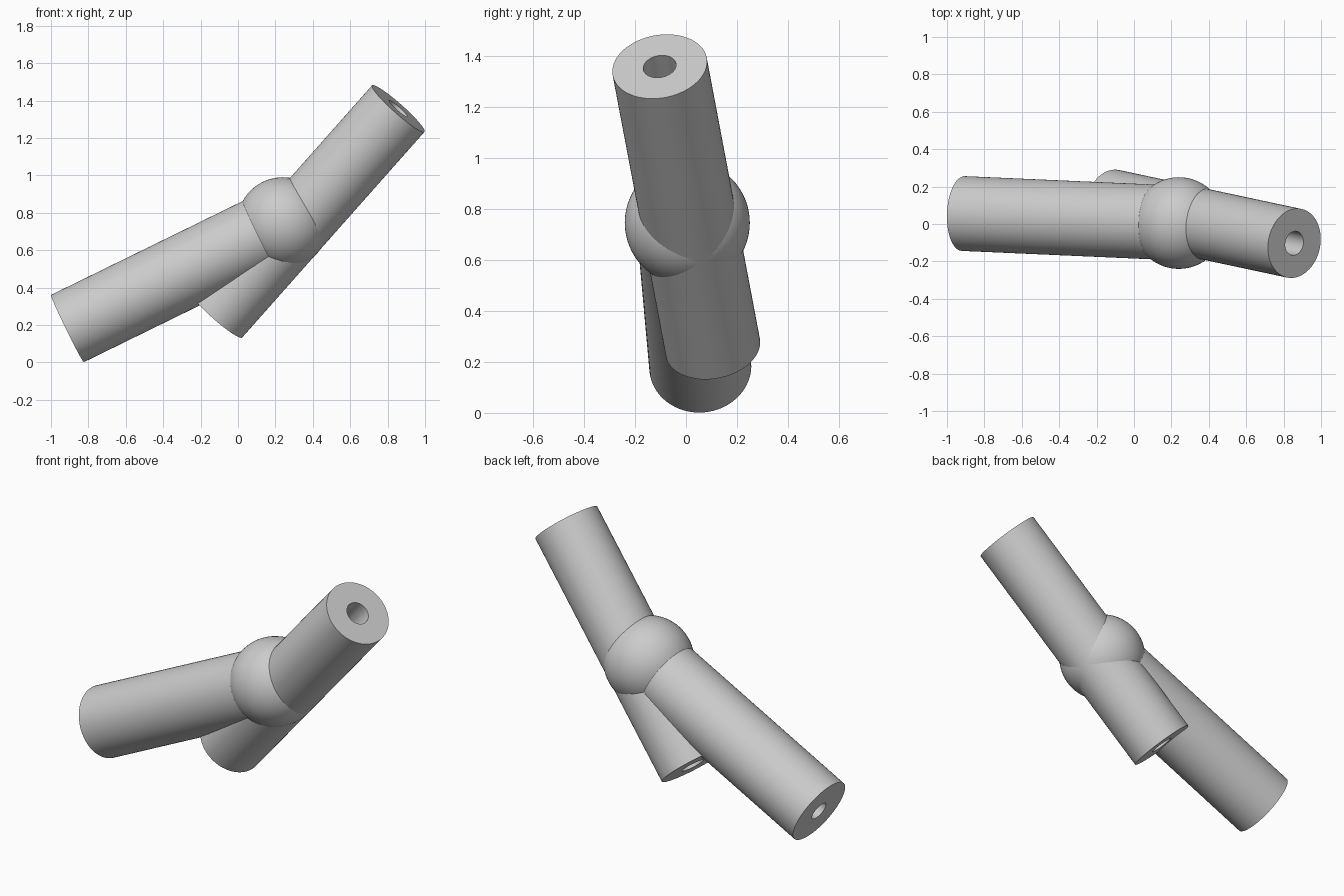
import bpy
import bmesh
import math
from mathutils import Vector

cube = bpy.data.objects.get("Cube")
if cube:
    bpy.data.objects.remove(cube, do_unlink=True)

# Single plain grey
grey = bpy.data.materials.new("plain grey")
grey.use_nodes = True
colour = (0.6, 0.6, 0.6, 1)
grey.diffuse_color = colour
grey.node_tree.nodes["Principled BSDF"].inputs["Base Color"].default_value = colour

SIDES = 64
JOINT = Vector((0.24, 0.005, 0.745))


def finish(obj):
    obj.data.materials.append(grey)
    bpy.ops.object.select_all(action="DESELECT")
    obj.select_set(True)
    bpy.context.view_layer.objects.active = obj
    bpy.ops.object.shade_smooth_by_angle(angle=math.radians(35))


def tube(name, start, end, radius, bore):
    """Thick-walled tube with flat annular ends between two points."""
    start, end = Vector(start), Vector(end)
    axis = end - start
    half = axis.length / 2
    profile = [(radius, -half), (radius, half), (bore, half), (bore, -half)]
    bm = bmesh.new()
    rings = []
    for r, z in profile:
        ring = []
        for i in range(SIDES):
            a = math.tau * i / SIDES
            ring.append(bm.verts.new((r * math.cos(a), r * math.sin(a), z)))
        rings.append(ring)
    for k, ring in enumerate(rings):
        above = rings[(k + 1) % len(rings)]
        for i in range(SIDES):
            j = (i + 1) % SIDES
            bm.faces.new((ring[i], ring[j], above[j], above[i]))
    bmesh.ops.recalc_face_normals(bm, faces=bm.faces)
    mesh = bpy.data.meshes.new(name)
    bm.to_mesh(mesh)
    bm.free()
    obj = bpy.data.objects.new(name, mesh)
    bpy.context.collection.objects.link(obj)
    obj.location = (start + end) / 2
    obj.rotation_mode = "QUATERNION"
    obj.rotation_quaternion = axis.to_track_quat("Z", "Y")
    finish(obj)


# Ball at the joint
bpy.ops.mesh.primitive_uv_sphere_add(segments=64, ring_count=32, radius=0.245, location=JOINT)
ball = bpy.context.object
ball.name = "joint_ball"
finish(ball)

# Wide branch ending inside the ball
tube("side_tube", (-0.912, 0.056, 0.181), JOINT, 0.2, 0.055)

# Long straight tube passing through the ball
tube("through_tube", (-0.118, 0.105, 0.257), (0.857, -0.103, 1.357), 0.1875, 0.065)
